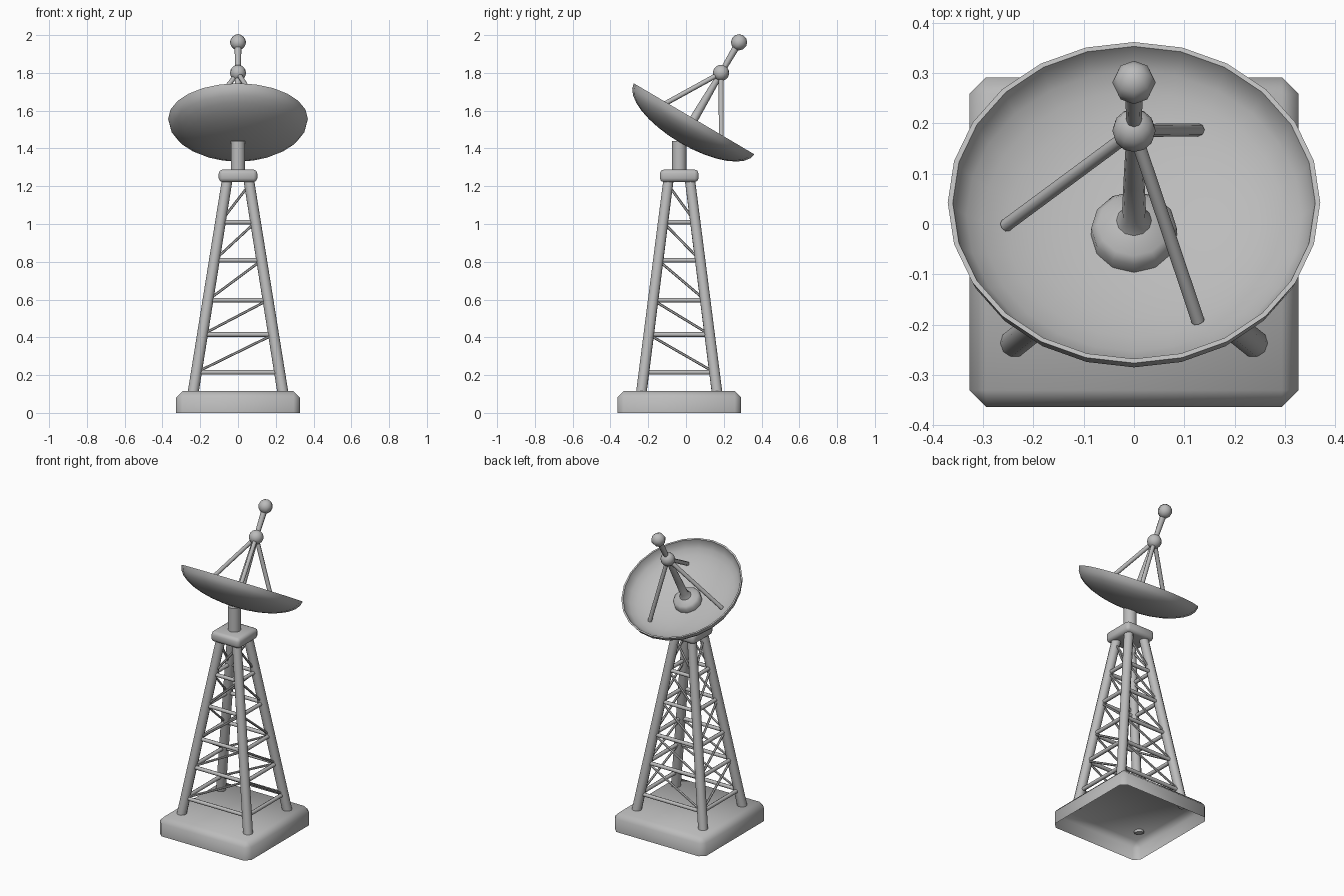
import bpy, bmesh, math
from mathutils import Vector, Matrix

old = bpy.data.objects.get("Cube")
if old:
    bpy.data.objects.remove(old, do_unlink=True)

mat = bpy.data.materials.new("light_grey_metal")
mat.use_nodes = True
grey = (0.5, 0.5, 0.5, 1)
mat.diffuse_color = grey
mat.node_tree.nodes["Principled BSDF"].inputs["Base Color"].default_value = grey

TOWER_Y = -0.036


def finish(name, bm, angle=40):
    bmesh.ops.recalc_face_normals(bm, faces=bm.faces)
    mesh = bpy.data.meshes.new(name)
    bm.to_mesh(mesh)
    bm.free()
    mesh.materials.append(mat)
    obj = bpy.data.objects.new(name, mesh)
    bpy.context.collection.objects.link(obj)
    bpy.ops.object.select_all(action='DESELECT')
    obj.select_set(True)
    bpy.context.view_layer.objects.active = obj
    bpy.ops.object.shade_smooth_by_angle(angle=math.radians(angle))
    return obj


def tube(name, a, b, r1, r2=None, sides=8):
    """Round bar between two points, optionally tapered."""
    a, b = Vector(a), Vector(b)
    bm = bmesh.new()
    turn = (b - a).to_track_quat('Z', 'Y').to_matrix().to_4x4()
    bmesh.ops.create_cone(bm, cap_ends=True, segments=sides, radius1=r1,
                          radius2=r1 if r2 is None else r2, depth=(b - a).length,
                          matrix=Matrix.Translation((a + b) / 2) @ turn)
    return finish(name, bm, 50)


def block(name, half, z0, z1, bevel, segments, open_bottom=False):
    """Square slab on the tower axis with softened edges."""
    bm = bmesh.new()
    bmesh.ops.create_cube(bm, size=1, matrix=Matrix.Translation((0, TOWER_Y, (z0 + z1) / 2))
                          @ Matrix.Diagonal((2 * half, 2 * half, z1 - z0, 1)))
    if open_bottom:
        bm.normal_update()
        bmesh.ops.delete(bm, geom=[f for f in bm.faces if f.normal.z < -0.5], context='FACES')
    edges = [e for e in bm.edges if not e.is_boundary]
    bmesh.ops.bevel(bm, geom=edges, offset=bevel, segments=segments,
                    profile=0.5, affect='EDGES')
    return finish(name, bm, 50)


def lathe(name, profile, matrix, sides, angle=40):
    """Spin (radius, height) points about the local z axis."""
    bm = bmesh.new()
    verts = [bm.verts.new((r, 0, h)) for r, h in profile]
    edges = [bm.edges.new(pair) for pair in zip(verts, verts[1:])]
    bmesh.ops.spin(bm, geom=verts + edges, cent=(0, 0, 0), axis=(0, 0, 1),
                   angle=math.tau, steps=sides, use_merge=True)
    bmesh.ops.remove_doubles(bm, verts=bm.verts, dist=0.0005)
    bm.transform(matrix)
    return finish(name, bm, angle)


def ball(name, centre, radius, segments, rings):
    bm = bmesh.new()
    bmesh.ops.create_uvsphere(bm, u_segments=segments, v_segments=rings, radius=radius,
                              matrix=aim @ Matrix.Translation((0, 0, centre)))
    return finish(name, bm, 60)


# Base, top plate and mast
block("base", 0.327, 0, 0.115, 0.033, 1, open_bottom=True)
block("top_plate", 0.102, 1.222, 1.288, 0.02, 2)
tube("mast", (0, TOWER_Y, 1.27), (0, TOWER_Y, 1.44), 0.038, sides=16)


# Legs taper inwards; corner() gives a leg's centre at a height
def corner(sx, sy, z):
    t = (z - 0.11) / 1.13
    return Vector((sx * (0.237 + (0.056 - 0.237) * t),
                   TOWER_Y + sy * (0.2 + (0.056 - 0.2) * t), z))


for sx, sy in ((-1, -1), (1, -1), (1, 1), (-1, 1)):
    tube("leg", corner(sx, sy, 0.105), corner(sx, sy, 1.24), 0.029, 0.028, sides=10)

# Rungs and diagonal braces on all four sides
levels = [0.215, 0.415, 0.597, 0.808, 1.01]
for s in (-1, 1):
    for z in levels:
        tube("rung_across", corner(-1, s, z), corner(1, s, z), 0.012)
        tube("rung_along", corner(s, -1, z), corner(s, 1, z), 0.012)
    for low, high in zip(levels, levels[1:] + [1.21]):
        tube("brace_across", corner(-1, s, low), corner(1, s, high), 0.007, sides=6)
        tube("brace_along", corner(s, 1, low), corner(s, -1, high), 0.007, sides=6)

# Dish frame: local z is the dish axis, tilted up and back
aim = Matrix.Translation((0, 0.0425, 1.557)) @ Matrix.Rotation(math.radians(-30.5), 4, 'X')


def bowl(radius, depth, steps=8):
    return [(radius * math.sin(k * math.pi / 2 / steps),
             -depth * math.cos(k * math.pi / 2 / steps)) for k in range(steps + 1)]


lathe("dish", bowl(0.37, 0.147) + bowl(0.36, 0.133)[::-1], aim, 24, 50)

# Hub with a flared feed stem
lathe("feed_hub", [(0, -0.14), (0.085, -0.135), (0.085, -0.1), (0.072, -0.085),
                   (0.035, -0.07), (0.024, -0.045), (0.021, 0.08), (0.015, 0.28), (0, 0.28)],
      aim, 12)
tube("feed_tip", aim @ Vector((0, 0, 0.27)), aim @ Vector((0, 0, 0.47)), 0.014, 0.019)
ball("feed_joint", 0.282, 0.043, 12, 8)
ball("feed_ball", 0.47, 0.043, 8, 6)

# Three struts from the bowl to the feed joint
for degrees in (60, 180, 300):
    a = math.radians(degrees)
    foot = Vector((0.255 * math.cos(a), 0.255 * math.sin(a), -0.09))
    tube("feed_strut", aim @ foot, aim @ Vector((0, 0, 0.282)), 0.013)
